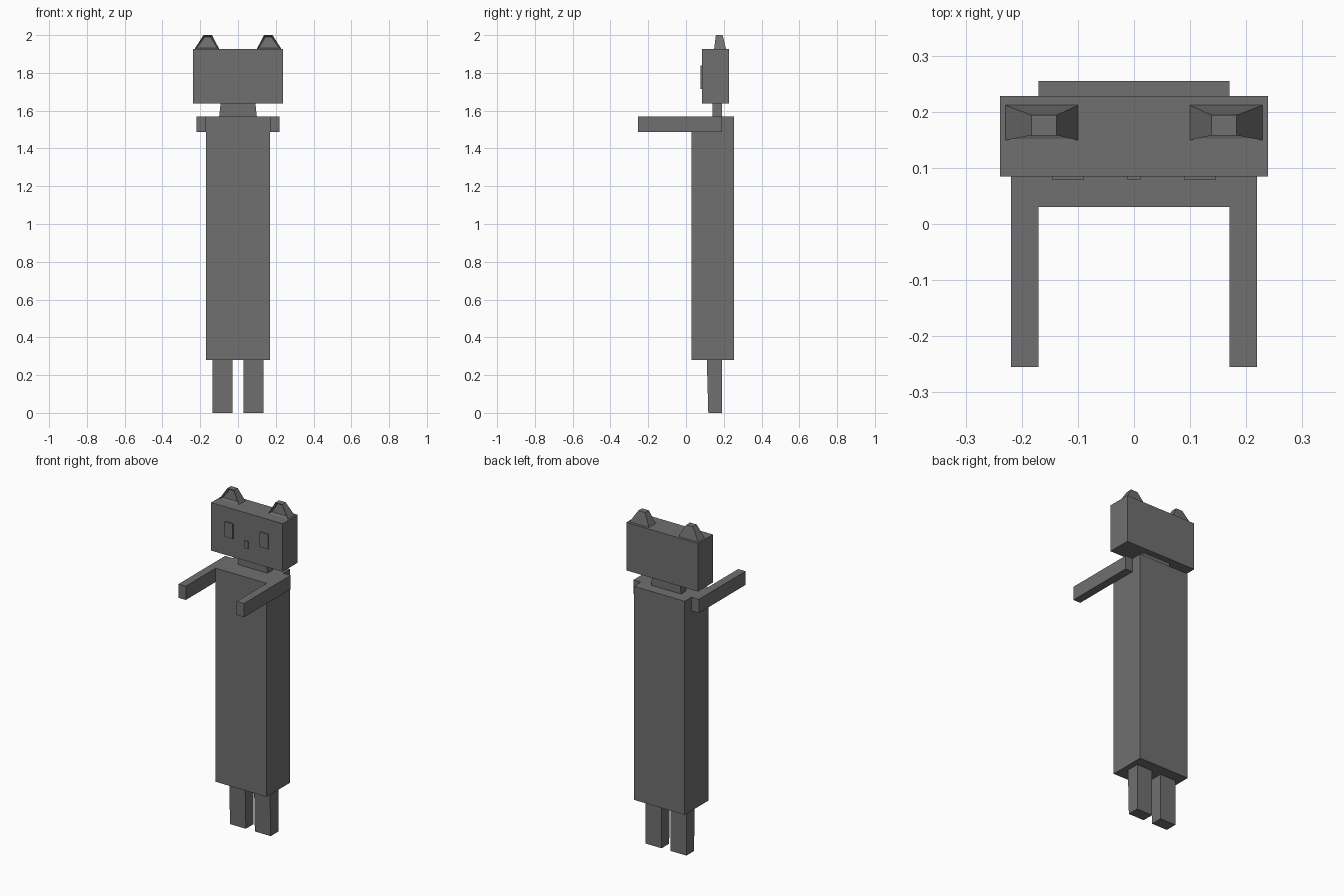
import bpy, bmesh
from mathutils import Vector

if "Cube" in bpy.data.objects:
    bpy.data.objects.remove(bpy.data.objects["Cube"])

grey = bpy.data.materials.new("dark grey")
grey.diffuse_color = (0.16, 0.16, 0.16, 1)
grey.use_nodes = True
grey.node_tree.nodes["Principled BSDF"].inputs["Base Color"].default_value = grey.diffuse_color


def finish(name, bm):
    bmesh.ops.recalc_face_normals(bm, faces=bm.faces[:])
    me = bpy.data.meshes.new(name)
    bm.to_mesh(me)
    bm.free()
    me.materials.append(grey)
    ob = bpy.data.objects.new(name, me)
    bpy.context.collection.objects.link(ob)
    return ob


def block_mesh(low, high):
    """Tapered block; each rectangle is (x0, x1, y0, y1, z)."""
    bm = bmesh.new()
    rings = []
    for x0, x1, y0, y1, z in (low, high):
        rings.append([bm.verts.new((x, y, z)) for x, y in
                      ((x0, y0), (x1, y0), (x1, y1), (x0, y1))])
    a, b = rings
    bm.faces.new(a[::-1])
    bm.faces.new(b)
    for i in range(4):
        j = (i + 1) % 4
        bm.faces.new((a[i], a[j], b[j], b[i]))
    return bm


def box(name, x0, x1, y0, y1, z0, z1):
    return finish(name, block_mesh((x0, x1, y0, y1, z0), (x0, x1, y0, y1, z1)))


def pair(x0, x1, side):
    return (x0, x1) if side > 0 else (-x1, -x0)


# Trunk, neck and head
box("body", -0.17, 0.17, 0.03, 0.255, 0.28, 1.57)
finish("neck", block_mesh((-0.1, 0.1, 0.14, 0.19, 1.565),
                          (-0.092, 0.092, 0.14, 0.19, 1.64)))
box("head", -0.239, 0.239, 0.085, 0.228, 1.637, 1.927)
box("nose", -0.012, 0.012, 0.078, 0.086, 1.715, 1.76)

for side, label in ((-1, "left"), (1, "right")):
    # Straight arms reaching forward
    box(label + "_arm", *pair(0.17, 0.219, side), -0.255, 0.19, 1.487, 1.57)
    # Legs, slightly tapered at the front
    x = pair(0.03, 0.136, side)
    finish(label + "_leg", block_mesh((*x, 0.118, 0.19, 0), (*x, 0.11, 0.19, 0.285)))
    # Raised eye plates
    box(label + "_eye", *pair(0.09, 0.145, side), 0.078, 0.086, 1.75, 1.84)
    # Ears with a recessed front
    bm = block_mesh((*pair(0.099, 0.23, side), 0.149, 0.212, 1.926),
                    (*pair(0.138, 0.183, side), 0.158, 0.194, 2.0))
    bm.normal_update()
    front = min(bm.faces, key=lambda f: f.normal.y)
    bmesh.ops.inset_region(bm, faces=[front], thickness=0.013)
    bmesh.ops.translate(bm, verts=front.verts[:], vec=Vector((0, 0.018, 0)))
    finish(label + "_ear", bm)
